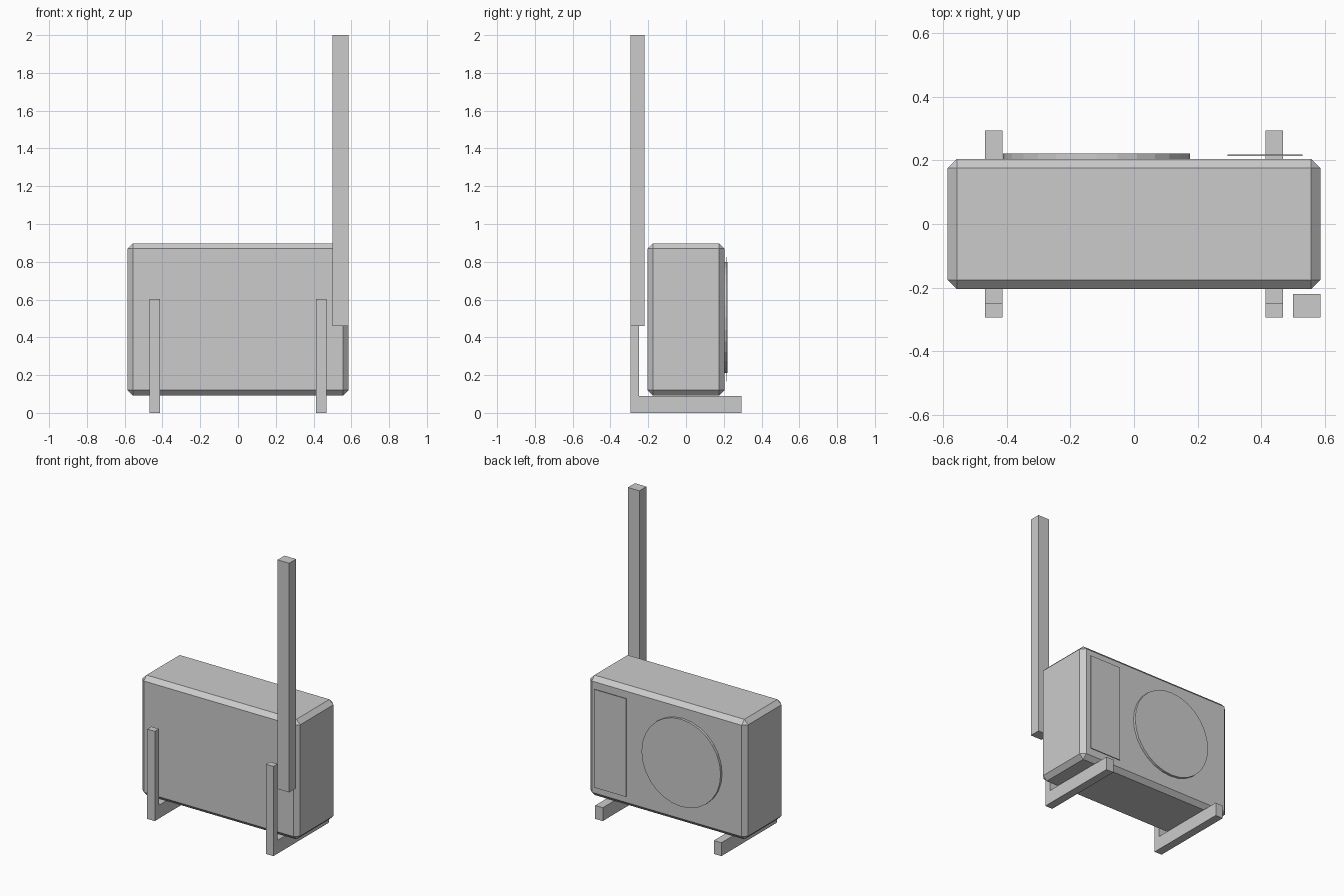
import bpy, bmesh
from math import radians
from mathutils import Matrix

if "Cube" in bpy.data.objects:
    bpy.data.objects.remove(bpy.data.objects["Cube"])


def finish(bm, name):
    bmesh.ops.recalc_face_normals(bm, faces=bm.faces)
    mesh = bpy.data.meshes.new(name)
    bm.to_mesh(mesh)
    bm.free()
    obj = bpy.data.objects.new(name, mesh)
    bpy.context.collection.objects.link(obj)
    return obj


def box(name, lo, hi, bevel=0):
    size = [b - a for a, b in zip(lo, hi)]
    mid = [(a + b) / 2 for a, b in zip(lo, hi)]
    bm = bmesh.new()
    bmesh.ops.create_cube(bm, size=1, matrix=Matrix.Translation(mid) @ Matrix.Diagonal((*size, 1)))
    if bevel:
        bmesh.ops.bevel(bm, geom=bm.edges[:], offset=bevel, segments=1, affect='EDGES')
    return finish(bm, name)


def extrude_x(name, profile, x0, x1):
    bm = bmesh.new()
    face = bm.faces.new([bm.verts.new((x0, y, z)) for y, z in profile])
    ext = bmesh.ops.extrude_face_region(bm, geom=[face])
    verts = [v for v in ext['geom'] if isinstance(v, bmesh.types.BMVert)]
    bmesh.ops.translate(bm, verts=verts, vec=(x1 - x0, 0, 0))
    return finish(bm, name)


# Chamfered outdoor unit casing
box("casing", (-0.586, -0.205, 0.092), (0.586, 0.205, 0.898), bevel=0.029)

# L-shaped wall brackets, one per side
bracket = [(-0.294, 0), (0.294, 0), (0.294, 0.09), (-0.25, 0.09), (-0.25, 0.603), (-0.294, 0.603)]
for side, x in (("left", -0.441), ("right", 0.441)):
    extrude_x(side + "_bracket", bracket, x - 0.028, x + 0.028)

# Pipe duct running up the wall
box("pipe_duct", (0.5, -0.294, 0.46), (0.586, -0.22, 2.0))

# Round fan cover
bm = bmesh.new()
bmesh.ops.create_cone(bm, cap_ends=True, segments=28, radius1=0.294, radius2=0.294, depth=0.03,
                      matrix=Matrix.Translation((-0.118, 0.206, 0.505)) @ Matrix.Rotation(radians(90), 4, 'X'))
finish(bm, "fan_cover")

# Thin service panel standing just off the casing
box("service_panel", (0.294, 0.214, 0.165), (0.53, 0.218, 0.825))
